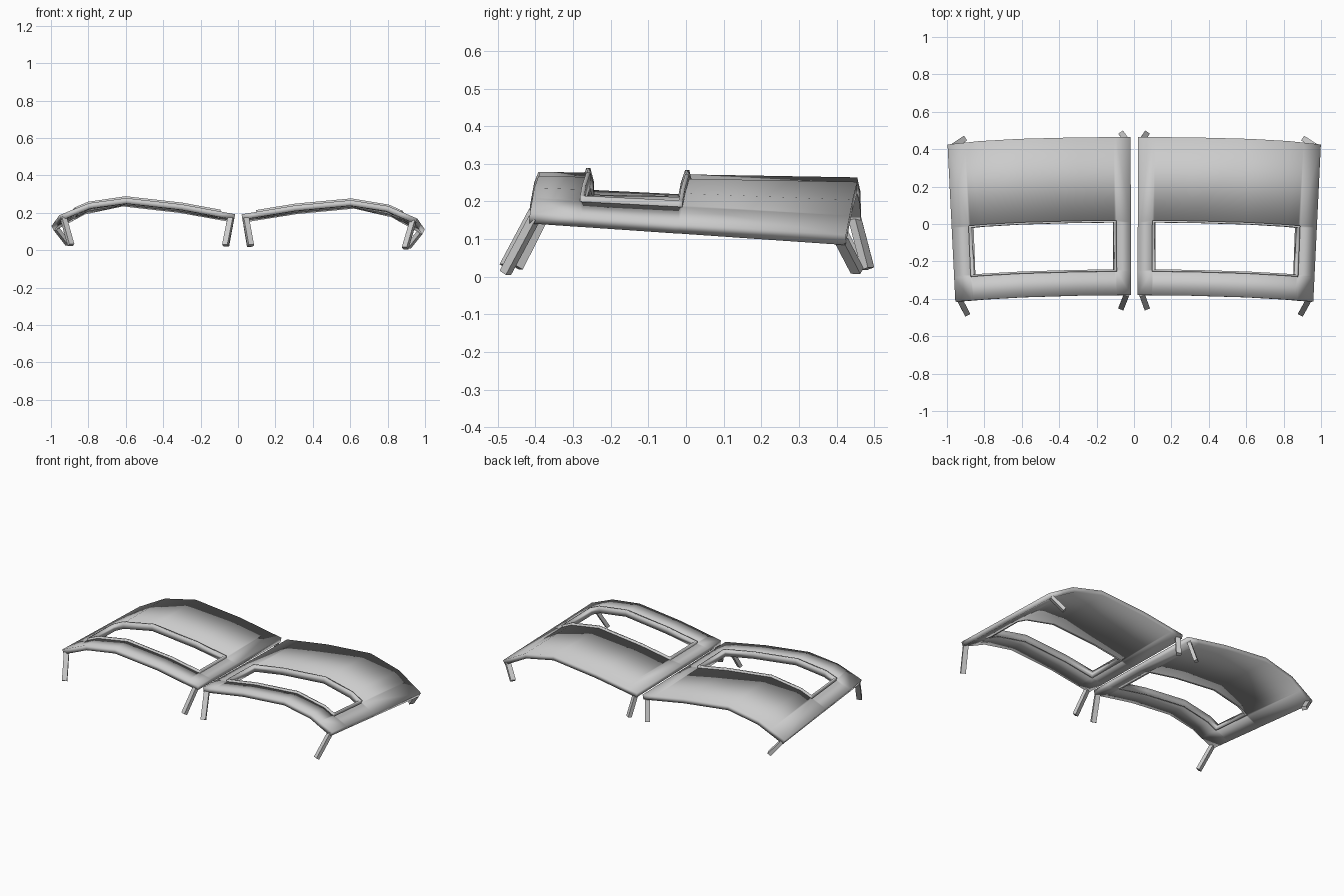
import bpy, bmesh
from mathutils import Vector, Matrix

cube = bpy.data.objects.get("Cube")
if cube:
    bpy.data.objects.remove(cube)

grey = bpy.data.materials.new("light_grey")
grey.use_nodes = True
colour = (0.6, 0.6, 0.6, 1)
grey.diffuse_color = colour
grey.node_tree.nodes["Principled BSDF"].inputs["Base Color"].default_value = colour

TILT = 0.0095   # slight lean of the whole model to its left
THICK = 0.03
LIP = 0.012

# Arch of the front and back edges, from the centre outward
front = [Vector(p) for p in [(.017, -.38, .192), (.3, -.383, .242), (.6, -.392, .273),
                             (.8, -.403, .244), (.957, -.415, .178)]]
back = [Vector(p) for p in [(.02, .465, .177), (.31, .463, .226), (.62, .455, .258),
                            (.83, .443, .212), (.998, .425, .12)]]

# Grid lines: the window lies between the pairs of close lines
COLS = [0, .27, .31, 1, 2, 3, 3.39, 3.45, 4]
ROWS = [0, .15, .163, .46, .473, 1]


def along(edge, t):
    i = min(int(t), len(edge) - 2)
    return edge[i].lerp(edge[i + 1], t - i)


def zone(c, r):
    if 2 <= c <= 5 and r == 2:
        return "window"
    if 1 <= c <= 6 and 1 <= r <= 3:
        return "rim"
    return "panel"


def finish(name, bm, side, smooth=False):
    bmesh.ops.transform(bm, matrix=Matrix.Diagonal((side, 1, 1, 1)), verts=bm.verts)
    bmesh.ops.transform(bm, matrix=Matrix.Rotation(TILT, 4, 'Y'), verts=bm.verts)
    if side < 0:
        bmesh.ops.reverse_faces(bm, faces=bm.faces)
    mesh = bpy.data.meshes.new(name)
    bm.to_mesh(mesh)
    bm.free()
    mesh.materials.append(grey)
    ob = bpy.data.objects.new(name, mesh)
    bpy.context.collection.objects.link(ob)
    if smooth:
        bpy.ops.object.select_all(action='DESELECT')
        ob.select_set(True)
        bpy.context.view_layer.objects.active = ob
        bpy.ops.object.shade_smooth_by_angle(angle=0.5)
    return ob


# Curved sheet made of the grid cells in one zone, thickened downward
def sheet(name, wanted, lift, thick, side):
    bm = bmesh.new()
    grid = [[bm.verts.new(along(front, t).lerp(along(back, t), v) + Vector((0, 0, lift)))
             for v in ROWS] for t in COLS]
    for c in range(len(COLS) - 1):
        for r in range(len(ROWS) - 1):
            if zone(c, r) == wanted:
                bm.faces.new((grid[c][r], grid[c + 1][r], grid[c + 1][r + 1], grid[c][r + 1]))
    loose = [v for v in bm.verts if not v.link_faces]
    bmesh.ops.delete(bm, geom=loose, context='VERTS')
    bm.normal_update()
    ob = finish(name, bm, side, True)
    mod = ob.modifiers.new("thickness", 'SOLIDIFY')
    mod.thickness = thick
    mod.offset = -1
    # thickness goes first so that smoothing applies to the finished sheet
    ob.modifiers.move(len(ob.modifiers) - 1, 0)


# Square strut between two points
def leg(name, top, foot, side):
    a, b = Vector(top), Vector(foot)
    bm = bmesh.new()
    bmesh.ops.create_cube(bm, size=1)
    place = (Matrix.Translation((a + b) / 2)
             @ (a - b).to_track_quat('Z', 'Y').to_matrix().to_4x4()
             @ Matrix.Diagonal((.03, .022, (a - b).length, 1)))
    bmesh.ops.transform(bm, matrix=place, verts=bm.verts)
    finish(name, bm, side)


legs = {
    "front_outer_leg": ((.935, -.402, .165), (.893, -.48, .019)),
    "front_inner_leg": ((.04, -.375, .17), (.068, -.448, .025)),
    "back_inner_leg": ((.042, .447, .16), (.066, .483, .022)),
    "back_outer_leg": ((.972, .413, .105), (.908, .455, .024)),
}

for label, side in (("left", 1), ("right", -1)):
    sheet(label + "_panel", "panel", 0, THICK, side)
    sheet(label + "_window_rim", "rim", LIP, THICK + LIP, side)
    for part, (top, foot) in legs.items():
        leg(label + "_" + part, top, foot, side)
